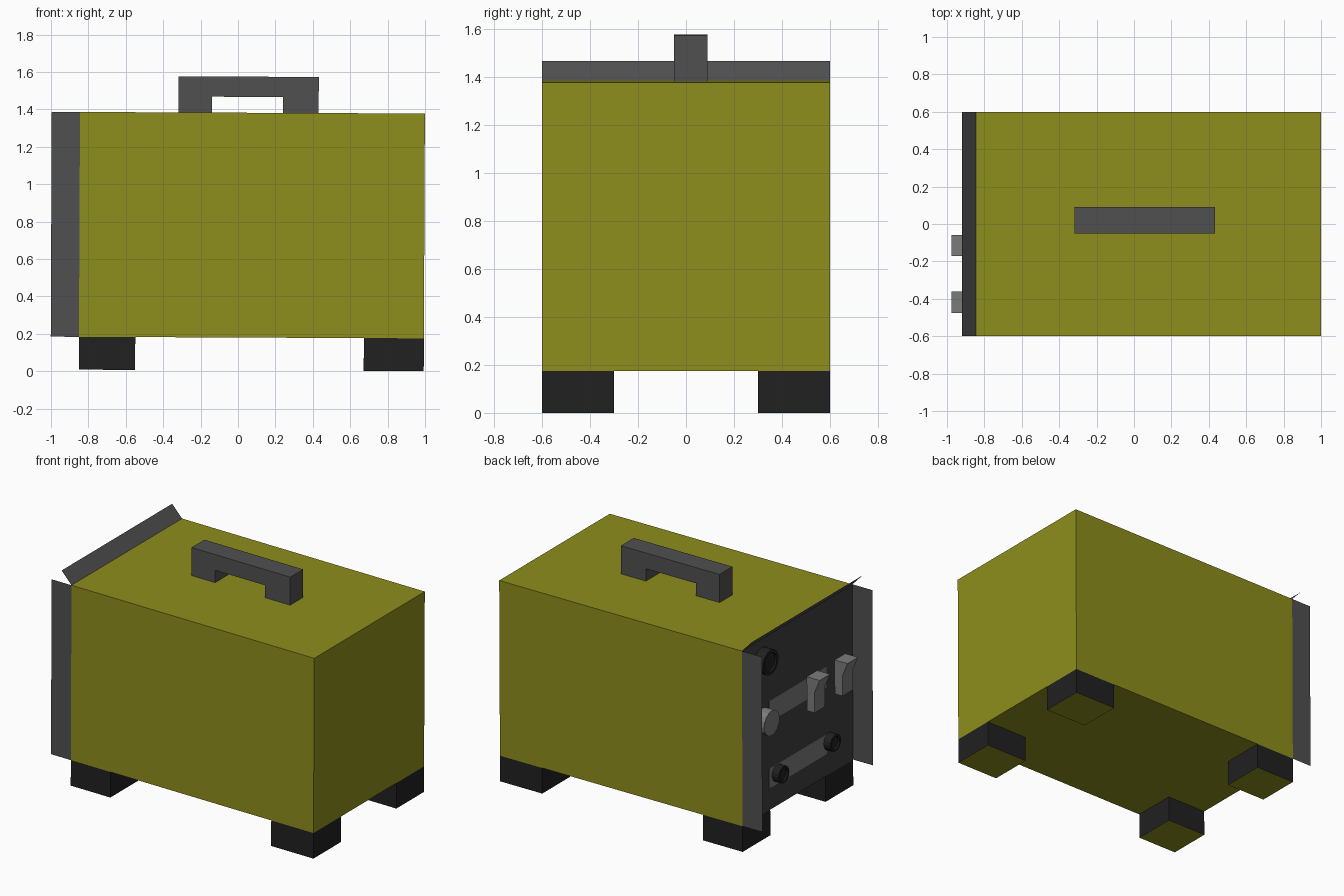
import bpy, bmesh
from mathutils import Matrix

if "Cube" in bpy.data.objects:
    bpy.data.objects.remove(bpy.data.objects["Cube"])

TILT = Matrix.Rotation(0.0045, 4, 'Y')   # the whole case leans very slightly
BACK, END, HALF = -0.851, 0.993, 0.6     # control face, far end, half depth
LOW, TOP = 0.18, 1.382


def material(name, r, g, b):
    m = bpy.data.materials.new(name)
    m.diffuse_color = (r, g, b, 1)
    m.use_nodes = True
    m.node_tree.nodes["Principled BSDF"].inputs["Base Color"].default_value = m.diffuse_color
    return m


OLIVE = material("olive", 0.27, 0.27, 0.012)
BLACK = material("black", 0.015, 0.015, 0.015)
DARK = material("dark_grey", 0.08, 0.08, 0.08)
PANEL = material("panel_grey", 0.05, 0.05, 0.05)
LIGHT = material("light_grey", 0.2, 0.2, 0.2)


def finish(name, bm, mats, recalc=True):
    if recalc:
        bmesh.ops.recalc_face_normals(bm, faces=bm.faces)
    bm.transform(TILT)
    me = bpy.data.meshes.new(name)
    bm.to_mesh(me)
    bm.free()
    for m in mats:
        me.materials.append(m)
    ob = bpy.data.objects.new(name, me)
    bpy.context.collection.objects.link(ob)
    return ob


def prism(name, profile, y0, y1, mats, second=None):
    """Extrude an x-z profile along y; faces pointing along `second` use material 2."""
    bm = bmesh.new()
    face = bm.faces.new([bm.verts.new((x, y0, z)) for x, z in profile])
    ext = bmesh.ops.extrude_face_region(bm, geom=[face])
    verts = [v for v in ext["geom"] if isinstance(v, bmesh.types.BMVert)]
    bmesh.ops.translate(bm, verts=verts, vec=(0, y1 - y0, 0))
    bmesh.ops.recalc_face_normals(bm, faces=bm.faces)
    if second:
        for f in bm.faces:
            f.normal_update()
            if sum(a * b for a, b in zip(f.normal, second)) > 0.9:
                f.material_index = 1
    return finish(name, bm, mats)


def rect(x0, x1, z0, z1):
    return [(x0, z0), (x1, z0), (x1, z1), (x0, z1)]


def sheet(name, pts, mat):
    bm = bmesh.new()
    bm.faces.new([bm.verts.new(p) for p in pts])
    return finish(name, bm, [mat], recalc=False)


def knob(name, y, z, radius, depth, mat, inset):
    """Short cylinder on the control face, with an optional dished cap."""
    bm = bmesh.new()
    place = Matrix.Translation((BACK - depth / 2, y, z)) @ Matrix.Rotation(1.5707963, 4, 'Y')
    bmesh.ops.create_cone(bm, cap_ends=True, segments=16, radius1=radius,
                          radius2=radius, depth=depth, matrix=place)
    if inset:
        cap = min(bm.faces, key=lambda f: f.calc_center_median().x)
        bmesh.ops.inset_region(bm, faces=[cap], thickness=radius * 0.25)
        bmesh.ops.inset_region(bm, faces=[cap], thickness=0.001, depth=-0.012)
    return finish(name, bm, [mat])


# case, with a dark control face at the -x end
prism("case", rect(BACK, END, LOW, TOP), -HALF, HALF, [OLIVE, PANEL], (-1, 0, 0))

# four corner feet with olive undersides
for xn, x0, x1 in (("left", BACK, -0.55), ("right", 0.672, END)):
    for yn, s in (("front", -1), ("back", 1)):
        prism(f"{yn}_{xn}_foot", rect(x0, x1, 0.0045, LOW),
              min(s * 0.3, s * HALF), max(s * 0.3, s * HALF), [BLACK, OLIVE], (0, 0, -1))

# bridge-shaped carrying handle
prism("handle", [(-0.325, TOP), (-0.145, TOP), (-0.145, 1.467), (0.235, 1.467),
                 (0.235, TOP), (0.425, TOP), (0.425, 1.575), (-0.325, 1.575)],
      -0.05, 0.09, [DARK])

# thin guard flaps around the control face
for n, s in (("front", -1), ("back", 1)):
    pts = [(x, s * HALF, z) for x, z in rect(-1.002, BACK, LOW, TOP)]
    sheet(f"{n}_flap", pts if s < 0 else pts[::-1], DARK)
sheet("top_flap", [(BACK, -HALF, TOP), (BACK, HALF, TOP),
                   (-0.927, HALF, 1.463), (-0.927, -HALF, 1.463)], DARK)

# light strips on the control face
for n, z0, z1 in (("upper", 0.785, 0.93), ("lower", 0.33, 0.467)):
    prism(f"{n}_strip", rect(BACK - 0.004, BACK + 0.002, z0, z1), -0.31, 0.31, [LIGHT])

# two switch levers
for i, y in enumerate((-0.115, -0.418), 1):
    prism(f"switch_lever_{i}", [(BACK - 0.03, 0.73), (BACK - 0.03, 0.963), (-0.979, 0.963),
                                (-0.94, 0.87), (-0.94, 0.73)], y - 0.057, y + 0.057, [LIGHT])

# dials and sockets
knob("upper_knob", 0.385, 1.24, 0.085, 0.068, BLACK, True)
knob("grey_dial", 0.375, 0.82, 0.085, 0.068, LIGHT, False)
knob("socket_1", 0.228, 0.407, 0.058, 0.055, BLACK, True)
knob("socket_2", -0.333, 0.41, 0.058, 0.055, BLACK, True)
